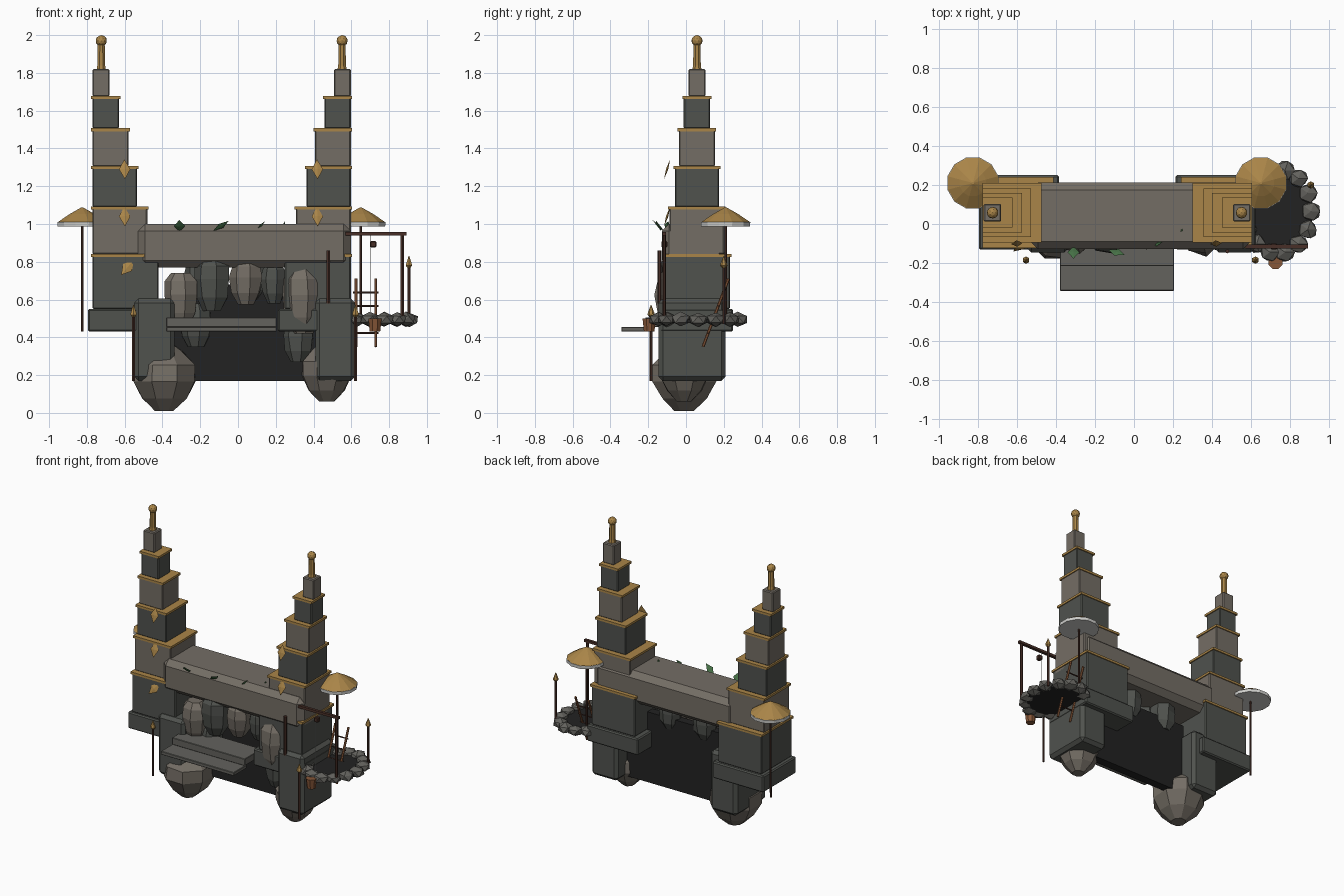
import bpy, bmesh, math, random
from mathutils import Vector, Matrix

if "Cube" in bpy.data.objects:
    bpy.data.objects.remove(bpy.data.objects["Cube"])

random.seed(4)
COLOURS = {
    "light_stone": (0.175, 0.155, 0.13), "dark_stone": (0.08, 0.085, 0.076),
    "grey_stone": (0.125, 0.122, 0.11), "gold": (0.40, 0.235, 0.065),
    "shadow": (0.016, 0.016, 0.016), "dark_wood": (0.065, 0.028, 0.02),
    "copper_wood": (0.24, 0.095, 0.04), "pale_trim": (0.62, 0.62, 0.60),
    "leaf": (0.06, 0.16, 0.06),
}
MATS = {}
for key, c in COLOURS.items():
    MATS[key] = bpy.data.materials.new(key)
    MATS[key].diffuse_color = (*c, 1)


def finish(name, bm, mat):
    bmesh.ops.recalc_face_normals(bm, faces=bm.faces)
    me = bpy.data.meshes.new(name)
    bm.to_mesh(me)
    bm.free()
    me.materials.append(MATS[mat])
    ob = bpy.data.objects.new(name, me)
    bpy.context.collection.objects.link(ob)
    return ob


def box(name, x, y, z, mat, bevel=0.0):
    """Box from (min, max) ranges."""
    bm = bmesh.new()
    bmesh.ops.create_cube(bm, size=1)
    for v in bm.verts:
        v.co = Vector([(r[0] + r[1]) / 2 + c * (r[1] - r[0]) for r, c in zip((x, y, z), v.co)])
    if bevel:
        bmesh.ops.bevel(bm, geom=bm.edges[:], offset=bevel, segments=1, affect='EDGES')
    return finish(name, bm, mat)


def lathe(name, loc, profile, mat, sides=8, sy=1.0, jitter=0.0):
    """Closed turned shape from (radius, height) rings, optionally roughened."""
    bm = bmesh.new()
    rings = []
    for r, h in profile:
        ring = []
        for i in range(sides):
            a = math.tau * (i + 0.5) / sides
            k = r * (1 + random.uniform(-jitter, jitter))
            ring.append(bm.verts.new((loc[0] + k * math.cos(a), loc[1] + sy * k * math.sin(a), loc[2] + h)))
        rings.append(ring)
    for a, b in zip(rings, rings[1:]):
        for i in range(sides):
            j = (i + 1) % sides
            bm.faces.new((a[i], a[j], b[j], b[i]))
    bm.faces.new(rings[0])
    bm.faces.new(rings[-1])
    return finish(name, bm, mat)


def rod(name, a, b, r, mat, sides=6):
    a, b = Vector(a), Vector(b)
    d = b - a
    bm = bmesh.new()
    m = Matrix.Translation((a + b) / 2) @ d.to_track_quat('Z', 'Y').to_matrix().to_4x4()
    bmesh.ops.create_cone(bm, cap_ends=True, segments=sides, radius1=r, radius2=r, depth=d.length, matrix=m)
    return finish(name, bm, mat)


def ball(name, loc, size, mat, jitter=0.0, sub=1):
    bm = bmesh.new()
    bmesh.ops.create_icosphere(bm, subdivisions=sub, radius=1)
    for v in bm.verts:
        k = 1 + random.uniform(-jitter, jitter)
        v.co = Vector([l + c * s * k for l, c, s in zip(loc, v.co, size)])
    return finish(name, bm, mat)


def shard(name, loc, w, h, mat, tilt=0.3, turn=0.0, spin=0.0):
    """Thin four-sided leaf or diamond plate."""
    bm = bmesh.new()
    m = (Matrix.Translation(loc) @ Matrix.Rotation(turn, 4, 'Z') @ Matrix.Rotation(tilt, 4, 'X')
         @ Matrix.Rotation(spin, 4, 'Y') @ Matrix.Diagonal((w / 2, 0.006, h / 2, 1)))
    bmesh.ops.create_uvsphere(bm, u_segments=4, v_segments=2, radius=1, matrix=m)
    return finish(name, bm, mat)


# Stepped towers, aligned to their outer edges
TIERS = [(0.35, 0.55, 0.84, "dark_stone"), (0.29, 0.84, 1.09, "light_stone"),
         (0.235, 1.09, 1.305, "dark_stone"), (0.19, 1.305, 1.505, "light_stone"),
         (0.14, 1.505, 1.675, "dark_stone"), (0.09, 1.675, 1.82, "light_stone")]
CY = 0.058
for side, edge, s in (("left", -0.77, 1), ("right", 0.597, -1)):
    def span(w, pad=0.0):
        return sorted((edge - s * pad, edge + s * (w + pad)))
    box(side + "_plinth", span(0.36, 0.025), (-0.13, 0.25), (0.43, 0.55), "dark_stone", 0.008)
    for i, (w, z0, z1, mat) in enumerate(TIERS):
        box(f"{side}_tier_{i+1}", span(w), (CY - w / 2, CY + w / 2), (z0, z1), mat, 0.006)
        if i < 5:
            h = w / 2 + 0.007
            box(f"{side}_trim_{i+1}", span(w, 0.007), (CY - h, CY + h), (z1 - 0.014, z1 + 0.002), "gold")
    px = edge + s * 0.046
    lathe(side + "_spire", (px, CY, 1.82), [(0.026, 0), (0.022, 0.02), (0.02, 0.13)], "gold", 8)
    ball(side + "_finial", (px, CY, 1.97), (0.03,) * 3, "gold", sub=2)

# Gate: lintel, piers and the dark back panel
box("lintel", (-0.53, 0.597), (-0.128, 0.212), (0.77, 1.0), "light_stone", 0.038)
box("left_pier", (-0.548, -0.335), (-0.145, 0.21), (0.17, 0.605), "dark_stone", 0.022)
box("right_pier", (0.41, 0.62), (-0.145, 0.21), (0.17, 0.605), "dark_stone", 0.022)
box("gate_shadow", (-0.35, 0.43), (0.03, 0.09), (0.17, 0.68), "shadow")

# Boulders under the piers
BOULDER = [(0.3, -1), (0.72, -0.66), (1, -0.2), (0.98, 0.25), (0.6, 0.62), (0.3, 0.8)]
for name, loc, r, h, sy in (("left_boulder", (-0.39, -0.01, 0.205), 0.172, 0.195, 1.03),
                            ("right_boulder", (0.47, -0.01, 0.23), 0.14, 0.17, 0.97)):
    lathe(name, loc, [(a * r, b * h) for a, b in BOULDER], "light_stone", 8, sy, 0.05)

# Hanging rocks below the lintel: x, y, z low, z high, radius
HANG = [(-0.30, -0.06, 0.46, 0.74, 0.095, "light_stone"), (-0.135, -0.06, 0.54, 0.82, 0.10, "dark_stone"),
        (0.045, -0.05, 0.575, 0.81, 0.088, "light_stone"), (0.19, -0.03, 0.58, 0.79, 0.07, "dark_stone"),
        (0.345, -0.06, 0.42, 0.76, 0.11, "light_stone"), (-0.22, 0.0, 0.35, 0.58, 0.085, "dark_stone"),
        (0.32, -0.01, 0.27, 0.5, 0.085, "dark_stone"), (0.08, 0.06, 0.6, 0.8, 0.08, "dark_stone"),
        (-0.2, 0.06, 0.6, 0.8, 0.09, "dark_stone")]
for i, (x, y, z0, z1, r, mat) in enumerate(HANG):
    h = z1 - z0
    lathe(f"hanging_rock_{i+1}", (x, y, z0),
          [(0.5 * r, 0), (0.85 * r, 0.25 * h), (r, 0.6 * h), (0.9 * r, 0.85 * h), (0.55 * r, h)], mat, 7, 0.95, 0.08)

# Steps
box("lower_step", (-0.38, 0.205), (-0.342, -0.19), (0.43, 0.455), "grey_stone", 0.003)
box("upper_step", (-0.38, 0.205), (-0.215, -0.02), (0.455, 0.505), "grey_stone", 0.003)

# Parasols
for side, x, z0 in (("left", -0.825, 0.43), ("right", 0.65, 0.49)):
    lathe(side + "_parasol", (x, 0.21, 1.005), [(0.132, 0), (0.132, 0.006), (0.07, 0.047), (0.006, 0.082)], "gold", 12)
    lathe(side + "_parasol_rim", (x, 0.21, 0.988), [(0.134, 0), (0.135, 0.022)], "pale_trim", 12)
    rod(side + "_parasol_pole", (x, 0.21, z0), (x, 0.21, 1.0), 0.007, "dark_wood")

# Spears
for i, (x, y, z0, z1) in enumerate([(-0.553, -0.185, 0.17, 0.57), (0.622, -0.185, 0.17, 0.57), (0.905, 0.2, 0.47, 0.83)]):
    rod(f"spear_shaft_{i+1}", (x, y, z0), (x, y, z1 - 0.05), 0.008, "dark_wood")
    lathe(f"spear_head_{i+1}", (x, y, z1 - 0.065), [(0.006, 0), (0.019, 0.014), (0.017, 0.025), (0.002, 0.065)], "gold", 6)

# Well: ring of stones around a dark pool
RX, RY = 0.735, 0.065
lathe("well_pool", (RX, RY, 0.475), [(0.185, 0), (0.185, 0.02)], "shadow", 14)
for i in range(14):
    a = math.tau * i / 14
    ball(f"well_stone_{i+1}", (RX + 0.172 * math.cos(a), RY + 0.215 * math.sin(a), 0.495),
         (0.053, 0.053, 0.038), "grey_stone", 0.1)

# Hoist frame, rope, lantern and bucket
GY = -0.115
rod("hoist_post", (0.87, GY, 0.48), (0.87, GY, 0.95), 0.01, "dark_wood")
box("hoist_beam", (0.57, 0.892), (GY - 0.01, GY + 0.01), (0.94, 0.958), "dark_wood")
rod("wall_post", (0.478, -0.14, 0.58), (0.478, -0.14, 0.86), 0.011, "dark_wood")
rod("rope", (0.70, GY, 0.5), (0.70, GY, 0.95), 0.002, "pale_trim", 4)
box("lantern", (0.70, 0.732), (GY - 0.016, GY + 0.016), (0.875, 0.91), "dark_wood", 0.005)
lathe("bucket", (0.725, -0.195, 0.43), [(0.03, 0), (0.038, 0.07)], "copper_wood", 8)

# Ladder
for i, x in enumerate((0.625, 0.73)):
    rod(f"ladder_rail_{i+1}", (x, 0.09, 0.35), (x, 0.225, 0.71), 0.008, "copper_wood")
for i in range(4):
    t = 0.2 + 0.2 * i
    p = (0.09 + 0.135 * t, 0.35 + 0.36 * t)
    rod(f"ladder_rung_{i+1}", (0.61, *p), (0.745, *p), 0.005, "dark_wood")

# Gold diamonds on the tower fronts
for i, (x, z, spin) in enumerate([(-0.6, 1.29, 0), (-0.6, 1.04, 0), (-0.585, 0.77, 0.7), (0.42, 1.29, 0), (0.42, 1.04, 0)]):
    y = -0.125 if z < 0.8 else -0.10
    shard(f"gold_diamond_{i+1}", (x, y, z), 0.06, 0.11, "gold", -0.3, 0.1, spin)

# Leaves along the lintel edge
for i, (x, y, w, h, tilt, turn, spin) in enumerate([
        (-0.31, -0.145, 0.06, 0.09, 0.8, 0, 0), (-0.09, -0.145, 0.045, 0.1, 0.8, 0.4, 0.7),
        (0.12, -0.1, 0.03, 0.07, 0.6, 1.1, 0.5), (0.24, -0.03, 0.03, 0.05, 0.4, 1.0, 0)]):
    shard(f"leaf_{i+1}", (x, y, 0.99), w, h, "leaf", tilt, turn, spin)

for m in bpy.data.materials:
    if m.users and not m.is_grease_pencil:
        m.use_nodes = True
        m.node_tree.nodes["Principled BSDF"].inputs["Base Color"].default_value = m.diffuse_color
